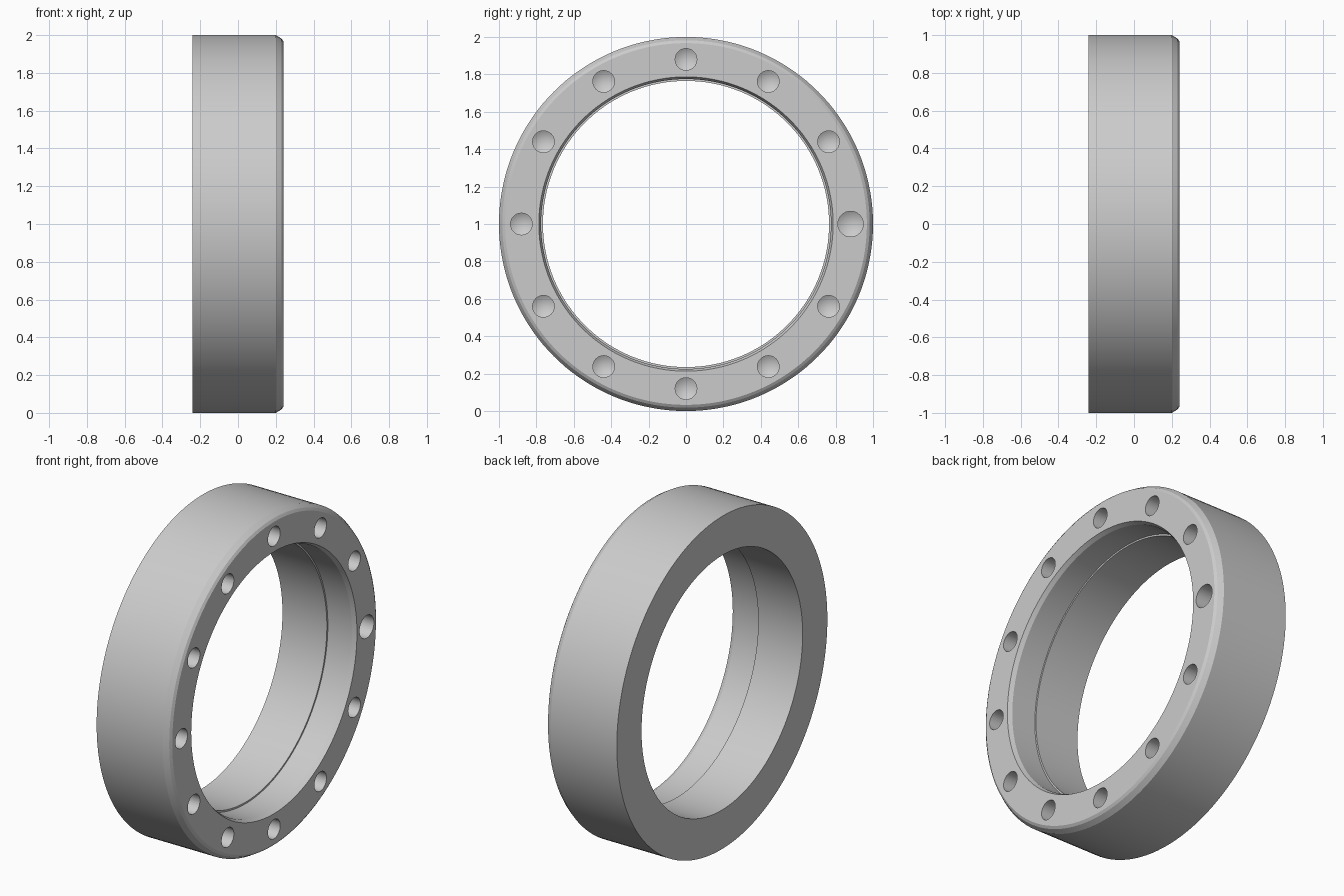
import bpy, bmesh
from math import cos, sin, tau
from mathutils import Vector, Matrix

cube = bpy.data.objects.get("Cube")
if cube:
    bpy.data.objects.remove(cube, do_unlink=True)

grey = bpy.data.materials.new("plain grey")
grey.use_nodes = True
color = (0.6, 0.6, 0.6, 1)
grey.diffuse_color = color
grey.node_tree.nodes["Principled BSDF"].inputs["Base Color"].default_value = color


def revolve(bm, profile, centre, steps):
    """Turn a closed (x, radius) profile round an x-directed axis."""
    rings = []
    for i in range(steps):
        a = tau * i / steps
        rings.append([bm.verts.new(centre + Vector((x, r * cos(a), r * sin(a))))
                      for x, r in profile])
    for i in range(steps):
        a, b = rings[i], rings[(i + 1) % steps]
        for j in range(len(profile)):
            k = (j + 1) % len(profile)
            bm.faces.new((a[j], a[k], b[k], b[j]))


def finish(bm, name):
    bmesh.ops.remove_doubles(bm, verts=bm.verts, dist=1e-5)
    bmesh.ops.dissolve_degenerate(bm, edges=bm.edges, dist=1e-5)
    bmesh.ops.recalc_face_normals(bm, faces=bm.faces)
    mesh = bpy.data.meshes.new(name)
    bm.to_mesh(mesh)
    bm.free()
    mesh.materials.append(grey)
    obj = bpy.data.objects.new(name, mesh)
    bpy.context.collection.objects.link(obj)
    return obj


CENTRE = Vector((0, 0, 1))
FRONT = 0.24

# Ring body: chamfered outer rim, inner lip chamfer and a shallow bore step
bm = bmesh.new()
revolve(bm, [(-FRONT, 1), (0.2, 1), (0.23, 0.982), (FRONT, 0.967),
             (FRONT, 0.787), (0.215, 0.775), (0.055, 0.775),
             (0.055, 0.765), (-FRONT, 0.765)], CENTRE, 144)
ring = finish(bm, "ring_body")

# Twelve drilled holes with conical bottoms, one slightly larger
bm = bmesh.new()
for i in range(12):
    a = tau * i / 12
    r = 0.068 if i == 0 else 0.058
    pos = CENTRE + Vector((0, cos(a), sin(a))) * 0.88
    revolve(bm, [(FRONT + 0.05, 0), (FRONT + 0.05, r), (0.1, r), (0.1 - r * 0.6, 0)], pos, 32)
drills = finish(bm, "hole_cutter")
drills.hide_render = True

cut = ring.modifiers.new("holes", "BOOLEAN")
cut.operation = "DIFFERENCE"
cut.solver = "EXACT"
cut.object = drills

bpy.ops.object.select_all(action="DESELECT")
ring.select_set(True)
bpy.context.view_layer.objects.active = ring
bpy.ops.object.modifier_apply(modifier=cut.name)
bpy.data.objects.remove(drills, do_unlink=True)
bpy.ops.object.shade_smooth_by_angle(angle=0.35)
